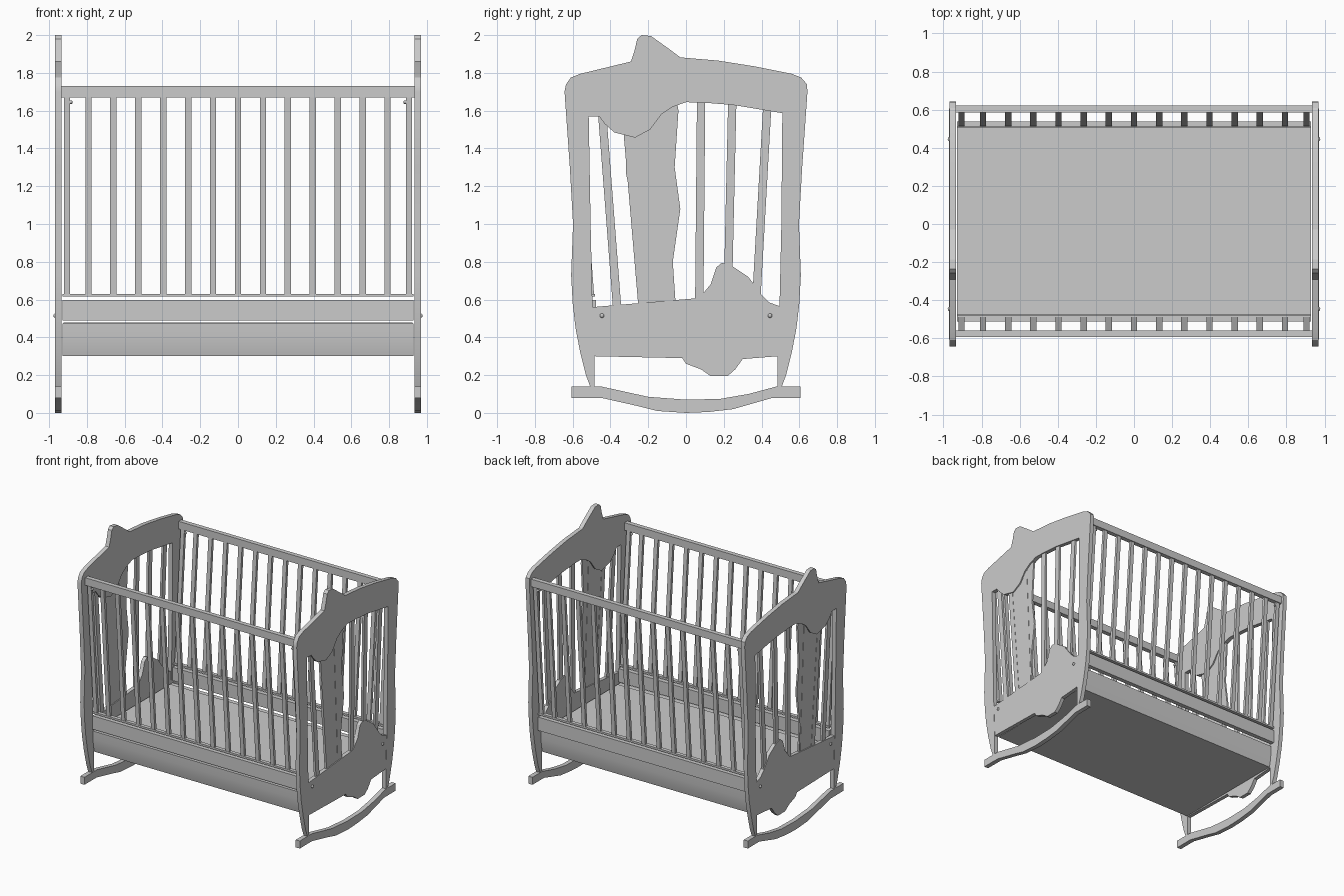
import bpy, bmesh, math
from mathutils import Vector


def prism(name, profile, x, width):
    """Extrude a (y, z) outline along x, centred at x."""
    bm = bmesh.new()
    face = bm.faces.new([bm.verts.new((x - width / 2, y, z)) for y, z in profile])
    ext = bmesh.ops.extrude_face_region(bm, geom=[face])
    moved = [v for v in ext["geom"] if isinstance(v, bmesh.types.BMVert)]
    bmesh.ops.translate(bm, verts=moved, vec=Vector((width, 0, 0)))
    bmesh.ops.recalc_face_normals(bm, faces=bm.faces)
    mesh = bpy.data.meshes.new(name)
    bm.to_mesh(mesh)
    bm.free()
    obj = bpy.data.objects.new(name, mesh)
    bpy.context.collection.objects.link(obj)
    bpy.ops.object.select_all(action='DESELECT')
    bpy.context.view_layer.objects.active = obj
    obj.select_set(True)
    bpy.ops.object.shade_smooth_by_angle(angle=math.radians(25))
    return obj


def rect(y0, y1, z0, z1):
    return [(y0, z0), (y1, z0), (y1, z1), (y0, z1)]


def slat(yb, zb, yt, zt, w):
    return [(yb - w / 2, zb), (yb + w / 2, zb), (yt + w / 2, zt), (yt - w / 2, zt)]


# Outlines of the end panel pieces in (y, z)
post_out = [(0.50, 0.12), (0.53, 0.20), (0.56, 0.32), (0.585, 0.45), (0.60, 0.58),
            (0.608, 0.73), (0.598, 1.0), (0.615, 1.3), (0.643, 1.70)]
post_in = [(0.515, 1.57), (0.505, 1.0), (0.495, 0.56), (0.485, 0.30), (0.485, 0.12)]
crest = [(0.64, 1.74), (0.61, 1.775), (0.56, 1.795), (0.36, 1.835), (0.17, 1.865), (-0.03, 1.882),
         (-0.08, 1.92), (-0.185, 1.995), (-0.235, 2.0), (-0.258, 1.98), (-0.272, 1.92),
         (-0.292, 1.86), (-0.56, 1.795), (-0.61, 1.775), (-0.635, 1.74)]
arch = [(-0.46, 1.57), (-0.43, 1.53), (-0.38, 1.485), (-0.27, 1.457), (-0.19, 1.50), (-0.13, 1.58),
        (-0.07, 1.62), (0.0, 1.645), (0.1, 1.642), (0.25, 1.63), (0.51, 1.587)]
mirror = lambda pts: [(-y, z) for y, z in pts]
frame = (post_out + crest + mirror(post_out)[::-1] + mirror(post_in)[::-1]
         + arch + post_in[1:])
lower = [(-0.495, 0.56), (0.07, 0.608), (0.13, 0.68), (0.16, 0.77), (0.19, 0.795), (0.24, 0.78),
         (0.33, 0.72), (0.40, 0.625), (0.44, 0.585), (0.495, 0.565), (0.487, 0.30), (0.30, 0.285),
         (0.26, 0.23), (0.22, 0.195), (0.13, 0.195), (0.08, 0.23), (0.0, 0.26), (-0.02, 0.29),
         (-0.487, 0.30)]
rocker = [(-0.605, 0.14), (-0.45, 0.14), (-0.2, 0.085), (0.0, 0.07), (0.18, 0.074), (0.33, 0.10),
          (0.48, 0.14), (0.605, 0.14), (0.605, 0.08), (0.46, 0.08), (0.25, 0.02), (0.12, 0.005),
          (0.0, 0.0), (-0.15, 0.01), (-0.25, 0.035), (-0.45, 0.08), (-0.605, 0.08)]
splat = [(-0.235, 0.56), (-0.25, 0.75), (-0.30, 1.18), (-0.318, 1.27), (-0.32, 1.48), (-0.20, 1.52),
         (-0.05, 1.66), (-0.04, 1.60), (-0.06, 1.30), (-0.03, 1.08), (-0.07, 0.80), (-0.055, 0.58)]
end_slats = [(-0.365, -0.445, 1.60), (-0.23, -0.31, 1.50), (-0.09, -0.14, 1.60),
             (0.07, 0.08, 1.66), (0.22, 0.245, 1.65), (0.37, 0.43, 1.62)]

for s, end in ((-1, "left"), (1, "right")):
    x = s * 0.952
    prism(f"{end}_end_frame", frame, x, 0.034)
    prism(f"{end}_end_lower_board", lower, x, 0.030)
    prism(f"{end}_rocker", rocker, x, 0.036)
    prism(f"{end}_end_splat", splat, x, 0.014)
    for i, (yb, yt, zt) in enumerate(end_slats):
        prism(f"{end}_end_slat_{i}", slat(yb, 0.56, yt, zt, 0.044), x, 0.018)
    # Bolt heads on the lower board
    for y in (-0.445, 0.445):
        bpy.ops.mesh.primitive_uv_sphere_add(segments=12, ring_count=8, radius=0.012,
                                             location=(s * 0.966, y, 0.515))
        bpy.context.object.name = f"{end}_bolt"

# Long sides: top rail, sloping slats, thin strip and lower rail
for s, side in ((-1, "front"), (1, "back")):
    def put(pts):
        return [(s * y + 0.014, z) for y, z in pts]
    prism(f"{side}_top_rail", put(rect(0.572, 0.608, 1.67, 1.73)), 0, 1.87)
    prism(f"{side}_slat_strip", put(rect(0.495, 0.525, 0.615, 0.63)), 0, 1.86)
    prism(f"{side}_lower_rail", put(rect(0.49, 0.525, 0.49, 0.597)), 0, 1.86)
    for i in range(-7, 8):
        x = max(-0.905, min(0.905, i * 0.132))
        prism(f"{side}_slat_{i + 7}", put(slat(0.512, 0.63, 0.59, 1.68, 0.022)), x, 0.033)
    # Small screws under the top rail
    for x in (-0.885, 0.885):
        bpy.ops.mesh.primitive_uv_sphere_add(segments=10, ring_count=6, radius=0.010,
                                             location=(x, s * 0.59 + 0.014, 1.645))
        bpy.context.object.name = f"{side}_rail_screw"

# Tray with bowed sides and the mattress base
tray_half = [(0.485, 0.30), (0.497, 0.35), (0.503, 0.41), (0.505, 0.473)]
prism("base_tray", tray_half + mirror(tray_half)[::-1], 0, 1.86)
prism("mattress_base", rect(-0.46, 0.465, 0.46, 0.478), 0, 1.85)
